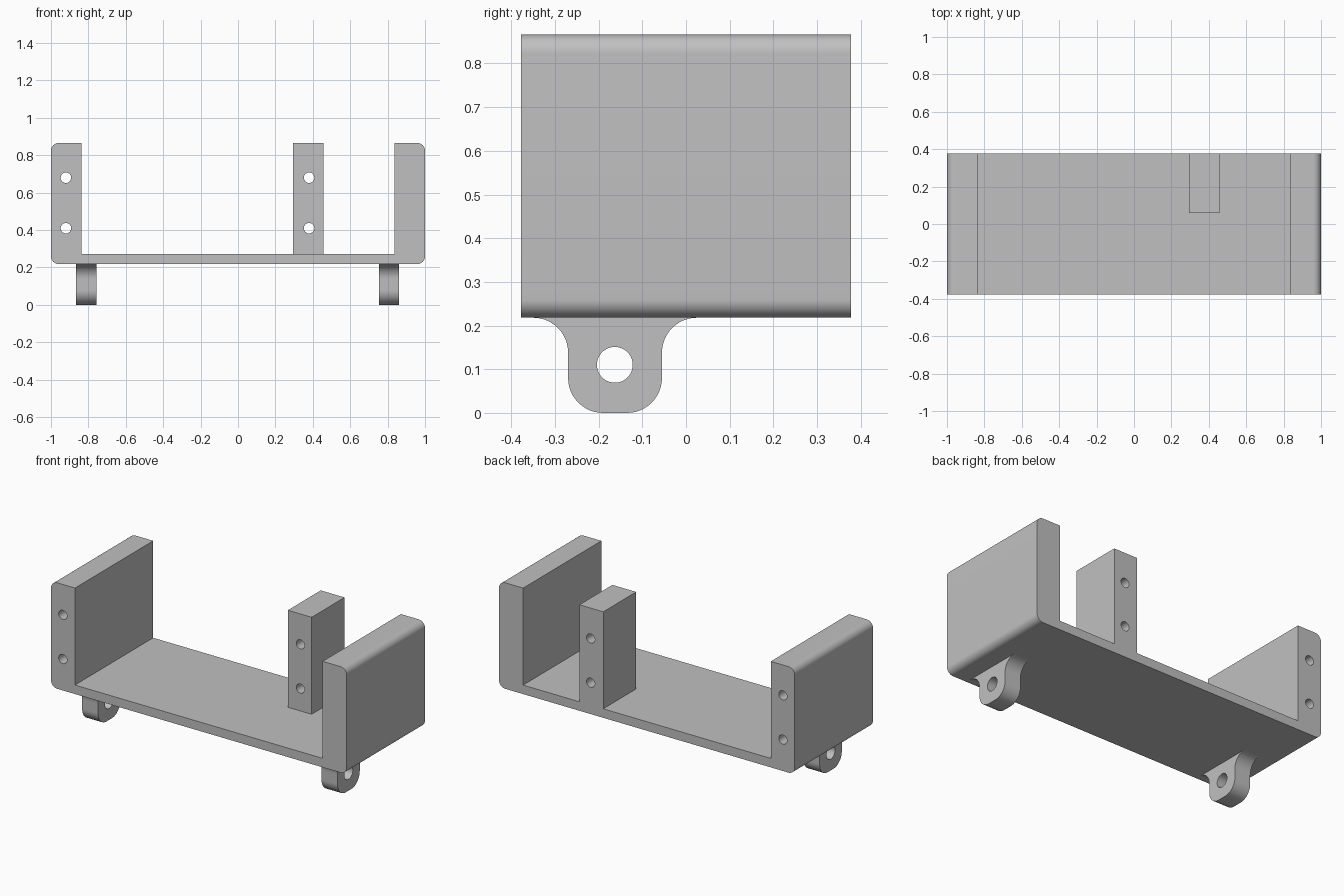
import bpy
import bmesh
import math
from mathutils import Vector

cube = bpy.data.objects.get("Cube")
if cube:
    bpy.data.objects.remove(cube, do_unlink=True)

grey = bpy.data.materials.new("light grey")
grey.use_nodes = True
colour = (0.53, 0.53, 0.53, 1)
grey.diffuse_color = colour
grey.node_tree.nodes["Principled BSDF"].inputs["Base Color"].default_value = colour


def rounded(corners, steps=12):
    """Outline from (u, v, radius) right-angle corners."""
    out = []
    n = len(corners)
    for i, (u, v, r) in enumerate(corners):
        p = Vector((u, v))
        if r == 0:
            out.append(p)
            continue
        before = (Vector(corners[i - 1][:2]) - p).normalized()
        after = (Vector(corners[(i + 1) % n][:2]) - p).normalized()
        centre = p + r * (before + after)
        for k in range(steps + 1):
            a = math.pi / 2 * k / steps
            out.append(centre - r * (after * math.cos(a) + before * math.sin(a)))
    return out


def circle(u, v, r, steps=40):
    return [Vector((u + r * math.cos(math.tau * k / steps),
                    v + r * math.sin(math.tau * k / steps))) for k in range(steps)]


def plate(name, loops, axis, start, end):
    """Extrude an outline with holes along x or y."""
    bm = bmesh.new()
    edges = []
    for loop in loops:
        verts = [bm.verts.new((start, p.x, p.y) if axis == "x" else (p.x, start, p.y))
                 for p in loop]
        edges += [bm.edges.new((verts[i - 1], verts[i])) for i in range(len(verts))]
    bmesh.ops.triangle_fill(bm, use_beauty=True, use_dissolve=False, edges=edges)
    new = bmesh.ops.extrude_face_region(bm, geom=bm.faces[:], use_keep_orig=True)["geom"]
    shift = Vector((end - start, 0, 0) if axis == "x" else (0, end - start, 0))
    bmesh.ops.translate(bm, vec=shift, verts=[g for g in new if isinstance(g, bmesh.types.BMVert)])
    bmesh.ops.recalc_face_normals(bm, faces=bm.faces[:])
    mesh = bpy.data.meshes.new(name)
    bm.to_mesh(mesh)
    bm.free()
    mesh.materials.append(grey)
    obj = bpy.data.objects.new(name, mesh)
    bpy.context.collection.objects.link(obj)
    bpy.ops.object.select_all(action="DESELECT")
    obj.select_set(True)
    bpy.context.view_layer.objects.active = obj
    bpy.ops.object.shade_smooth_by_angle(angle=math.radians(30))
    return obj


bottom, floor, top = 0.218, 0.273, 0.866
front, back = -0.378, 0.378
edge = 0.042
hole_heights = (0.68, 0.41)


def screw_holes(x):
    return [circle(x, z, 0.028) for z in hole_heights]


# U-shaped tray with two end walls, the right wall drilled through
tray = rounded([(-1, bottom, edge), (1, bottom, edge), (1, top, edge), (0.837, top, 0),
                (0.837, floor, 0), (-0.838, floor, 0), (-0.838, top, 0), (-1, top, edge)])
plate("tray", [tray] + screw_holes(-0.92), "y", front, back)

# Drilled post standing on the floor at the back
post = rounded([(0.295, floor, 0), (0.456, floor, 0), (0.456, top, 0), (0.295, top, 0)])
plate("post", [post] + screw_holes(0.38), "y", 0.06, back)

# Hinge lugs with flared roots under the floor
lug_left, lug_right, r = -0.27, -0.055, 0.08
lug = rounded([(lug_left - r - 0.005, bottom, 0), (lug_left, bottom, r), (lug_left, 0, r),
               (lug_right, 0, r), (lug_right, bottom, r), (lug_right + r + 0.005, bottom, 0)])
for name, x in (("right_lug", -0.865), ("left_lug", 0.754)):
    plate(name, [lug, circle(-0.163, 0.11, 0.041)], "x", x, x + 0.108)
